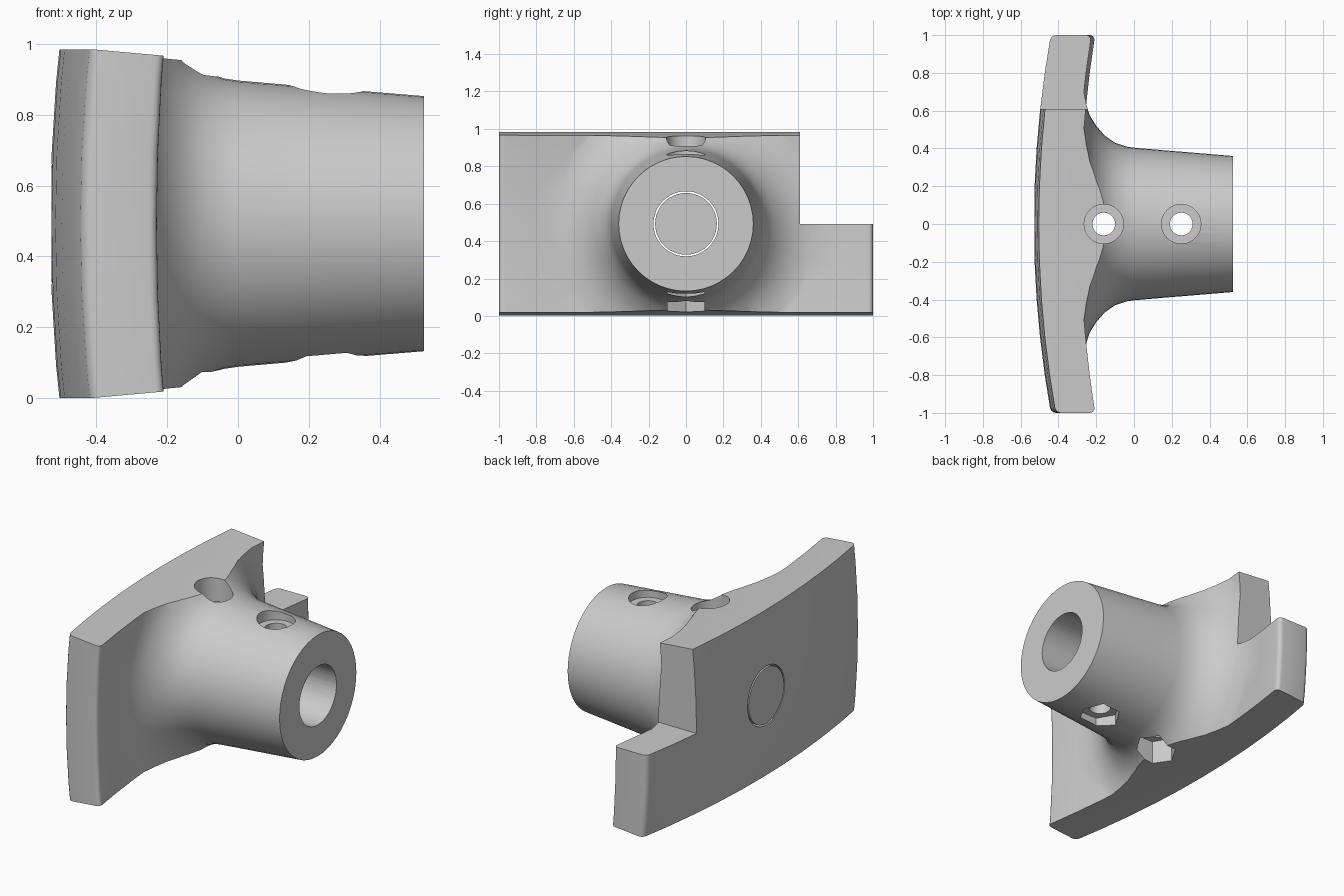
import bpy, bmesh, math
from mathutils import Matrix

cube = bpy.data.objects.get("Cube")
if cube:
    bpy.data.objects.remove(cube, do_unlink=True)

MID = 0.4925                      # height of the shank axis
grey = bpy.data.materials.new("light_grey")
grey.use_nodes = True
grey.diffuse_color = (0.6, 0.6, 0.6, 1)
grey.node_tree.nodes["Principled BSDF"].inputs["Base Color"].default_value = (0.6, 0.6, 0.6, 1)


def make(name, bm):
    bmesh.ops.recalc_face_normals(bm, faces=bm.faces)
    mesh = bpy.data.meshes.new(name)
    bm.to_mesh(mesh)
    bm.free()
    mesh.materials.append(grey)
    obj = bpy.data.objects.new(name, mesh)
    bpy.context.collection.objects.link(obj)
    return obj


def select(obj):
    bpy.ops.object.select_all(action='DESELECT')
    bpy.context.view_layer.objects.active = obj
    obj.select_set(True)


def combine(target, tool, operation):
    select(target)
    mod = target.modifiers.new(operation, 'BOOLEAN')
    mod.operation, mod.solver, mod.object = operation, 'EXACT', tool
    bpy.ops.object.modifier_apply(modifier=mod.name)
    bpy.data.objects.remove(tool, do_unlink=True)


def domed_block(name, ys, nz, outer, inner, half_outer, half_inner):
    """Block from sections along y; outer and inner are (x, y bend, z bend).
    Each entry of ys is (y, inset), the inset thinning the section to round the ends."""
    bm = bmesh.new()
    sections = []
    for y, inset in ys:
        section = []
        for (x0, by, bz), half, side in ((outer, half_outer, 1), (inner, half_inner, -1)):
            for k in range(nz + 1):
                s = side * (2 * k / nz - 1)
                section.append(bm.verts.new((x0 + by * y * y + bz * s * s + side * inset,
                                             y, MID + half * s)))
        sections.append(section)
    n = len(sections[0])
    for a, b in zip(sections, sections[1:]):
        for i in range(n):
            bm.faces.new((a[i], a[(i + 1) % n], b[(i + 1) % n], b[i]))
    bm.faces.new(sections[0])
    bm.faces.new(sections[-1])
    bmesh.ops.recalc_face_normals(bm, faces=bm.faces)
    bmesh.ops.triangulate(bm, faces=bm.faces)
    return make(name, bm)


def box(name, centre, size):
    bm = bmesh.new()
    bmesh.ops.create_cube(bm, size=1)
    bmesh.ops.transform(bm, matrix=Matrix.Translation(centre) @ Matrix.Diagonal((*size, 1)),
                        verts=bm.verts)
    return make(name, bm)


def cylinder(name, radius, start, end, axis='Z', x=0.0, sides=40):
    bm = bmesh.new()
    bmesh.ops.create_cone(bm, cap_ends=True, segments=sides, radius1=radius, radius2=radius,
                          depth=end - start)
    mid = (start + end) / 2
    if axis == 'X':
        mat = Matrix.Translation((mid, 0, MID)) @ Matrix.Rotation(math.pi / 2, 4, 'Y')
    else:
        # hexagon corners point along x
        mat = Matrix.Translation((x, 0, mid)) @ Matrix.Rotation(math.pi / 2 if sides == 6 else 0, 4, 'Z')
    bmesh.ops.transform(bm, matrix=mat, verts=bm.verts)
    return make(name, bm)


# Curved plate, taller than needed, with rounded ends
R = 0.028
arc = [math.radians(a) for a in (90, 67.5, 45, 22.5, 0)]
end = [(1 - R + R * math.sin(a), R * (1 - math.cos(a))) for a in arc]
core = [(-0.8 + 0.2 * i, 0) for i in range(9)]
plate_ys = [(-y, inset) for y, inset in end] + core + end[::-1]
body = domed_block("flanged_shank_body", plate_ys, 6, (-0.53, 0.09, 0.037), (-0.305, 0.08, 0.03),
                   0.6, 0.6)

# Flared, tapered shank revolved around the x axis
profile = [(-0.4, 0), (-0.4, 0.8), (-0.29, 0.8), (-0.268, 0.71), (-0.252, 0.63), (-0.235, 0.576),
           (-0.2, 0.52), (-0.155, 0.468), (-0.1, 0.43), (-0.04, 0.41), (0, 0.404),
           (0.15, 0.391), (0.525, 0.36), (0.525, 0)]
bm = bmesh.new()
verts = [bm.verts.new((x, r, MID)) for x, r in profile]
edges = [bm.edges.new(pair) for pair in zip(verts, verts[1:])]
bmesh.ops.spin(bm, geom=verts + edges, cent=(0, 0, MID), axis=(1, 0, 0),
               angle=math.tau, steps=48, use_duplicate=False)
bmesh.ops.remove_doubles(bm, verts=bm.verts, dist=1e-4)
combine(body, make("shank", bm), 'UNION')

# Trim top and bottom with a slab that narrows towards the shank, then level the rim
slab_ys = [(-1.2 + 0.2 * i, 0) for i in range(13)]
combine(body, domed_block("trim_slab", slab_ys, 2, (-0.705, 0.09, 0), (0.795, 0.09, 0),
                          0.5105, 0.3755), 'INTERSECT')
combine(body, box("height_trim", (0, 0, MID), (3, 3, 0.983)), 'INTERSECT')

# Stepped notch at the back end
combine(body, box("notch", (0, 1.11, MID + 0.5), (3, 1, 1)), 'DIFFERENCE')

# Bore along the shank, bolt holes, round head seats and hexagonal nut seats
combine(body, cylinder("bore", 0.174, -1, 1, 'X', sides=48), 'DIFFERENCE')
for x in (-0.16, 0.25):
    combine(body, cylinder("bolt_hole", 0.06, -0.5, 1.5, x=x), 'DIFFERENCE')
    combine(body, cylinder("head_seat", 0.104, 0.82, 1.5, x=x), 'DIFFERENCE')
    combine(body, cylinder("nut_seat", 0.115, -0.5, 0.165, x=x, sides=6), 'DIFFERENCE')

# Loose plug closing the outer end of the bore
plug = cylinder("bore_plug", 0.165, -0.527, -0.25, 'X', sides=48)

for obj in (body, plug):
    select(obj)
    bpy.ops.object.shade_smooth_by_angle(angle=math.radians(30))
